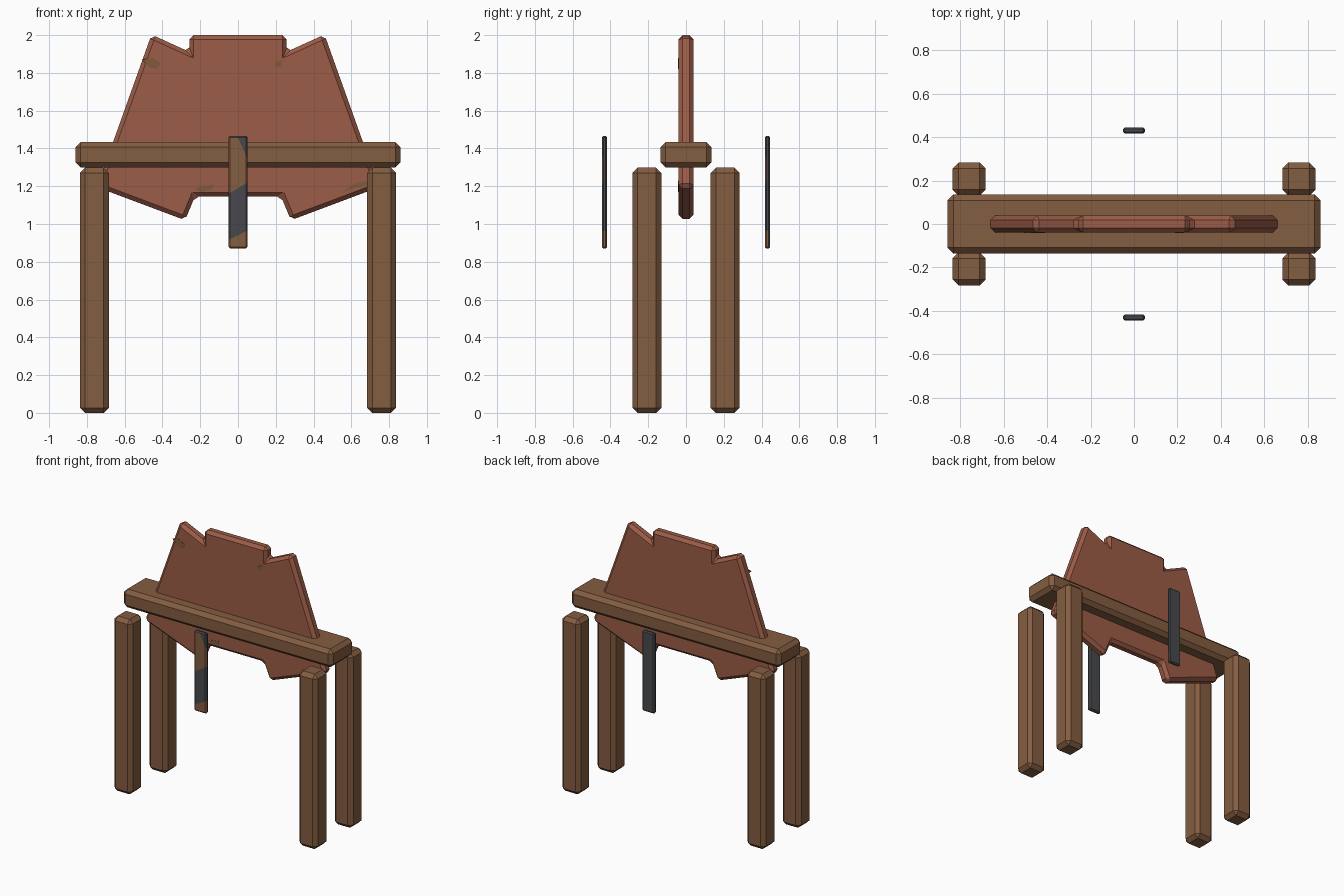
import bpy
import bmesh
from mathutils import Vector

cube = bpy.data.objects.get("Cube")
if cube:
    bpy.data.objects.remove(cube, do_unlink=True)


def material(name, rgb):
    linear = [((c / 255 + 0.055) / 1.055) ** 2.4 for c in rgb]
    mat = bpy.data.materials.new(name)
    mat.use_nodes = True
    mat.diffuse_color = (*linear, 1)
    mat.node_tree.nodes["Principled BSDF"].inputs["Base Color"].default_value = (*linear, 1)
    return mat


wood = material("brown wood", (132, 93, 65))
hide = material("red leather", (156, 92, 71))
iron = material("dark iron", (72, 73, 77))
stain = material("olive stain", (128, 91, 62))


def finish(bm, name, mats):
    mesh = bpy.data.meshes.new(name)
    bm.normal_update()
    bm.to_mesh(mesh)
    bm.free()
    obj = bpy.data.objects.new(name, mesh)
    for mat in mats:
        mesh.materials.append(mat)
    bpy.context.collection.objects.link(obj)
    return obj


def chamfer(bm, width):
    bmesh.ops.bevel(bm, geom=bm.edges[:], offset=width, segments=1,
                    affect='EDGES', clamp_overlap=True)


def block(size, centre, width):
    bm = bmesh.new()
    bmesh.ops.create_cube(bm, size=1)
    bmesh.ops.scale(bm, vec=size, verts=bm.verts)
    bmesh.ops.translate(bm, vec=centre, verts=bm.verts)
    chamfer(bm, width)
    return bm


def slab(outline, y_front, y_back):
    """Extrude an (x, z) outline along y."""
    bm = bmesh.new()
    face = bm.faces.new([bm.verts.new((x, y_front, z)) for x, z in outline])
    result = bmesh.ops.extrude_face_region(bm, geom=[face])
    moved = [v for v in result["geom"] if isinstance(v, bmesh.types.BMVert)]
    bmesh.ops.translate(bm, vec=(0, y_back - y_front, 0), verts=moved)
    bmesh.ops.recalc_face_normals(bm, faces=bm.faces)
    return bm


# Crossbeam and four legs
finish(block((1.72, 0.27, 0.135), (0, 0, 1.367), 0.027), "crossbeam", [wood])
for x, side in ((-0.76, "right"), (0.76, "left")):
    for y, end in ((-0.207, "front"), (0.207, "back")):
        leg = block((0.152, 0.152, 1.298), (x, y, 0.649), 0.027)
        finish(leg, f"{end}_{side}_leg", [wood])

# Hanging hide panel with notched top and bottom, mirrored about x = 0
half = [(0.258, 2.0), (0.258, 1.912), (0.458, 2.003), (0.747, 1.195),
        (0.28, 1.02), (0.228, 1.146)]
outline = half + [(-x, z) for x, z in reversed(half)]
panel = slab(outline, -0.04, 0.04)
chamfer(panel, 0.022)
finish(panel, "hide_panel", [hide])

# Stains on the front of the hide
stains = [
    [(-0.51, 1.87), (-0.45, 1.88), (-0.41, 1.85), (-0.43, 1.82), (-0.47, 1.83)],
    [(0.19, 1.85), (0.23, 1.87), (0.23, 1.83), (0.2, 1.83)],
    [(-0.23, 1.18), (-0.2, 1.2), (-0.12, 1.21), (-0.14, 1.18), (-0.2, 1.17)],
    [(0.55, 1.17), (0.61, 1.21), (0.69, 1.23), (0.69, 1.21)],
]
for i, shape in enumerate(stains):
    finish(slab(shape, -0.042, -0.038), f"hide_stain_{i + 1}", [stain])


# Straps: slanted cuts split the front into iron and brown bands
def strap(name, y):
    bm = block((0.1, 0.028, 0.597), (0, y, 1.1685), 0.008)
    cuts = [(Vector((0, y, 1.19)), Vector((-0.6, 0, 1))),
            (Vector((0, y, 0.94)), Vector((-0.5, 0, 1))),
            (Vector((0.03, y, 1.39)), Vector((2.2, 0, 1)))]
    for point, normal in cuts:
        bmesh.ops.bisect_plane(bm, geom=bm.verts[:] + bm.edges[:] + bm.faces[:],
                               plane_co=point, plane_no=normal)
    bm.normal_update()
    for face in bm.faces:
        centre = face.calc_center_median()
        upper, lower, corner = [(centre - p).dot(n) > 0 for p, n in cuts]
        if face.normal.y < -0.3:
            brown = not lower or (upper and not corner and centre.z < 1.455)
        else:
            brown = face.normal.y < 0.3 and not lower
        face.material_index = int(brown)
    finish(bm, name, [iron, wood])


strap("front_strap", -0.431)
strap("back_strap", 0.431)
